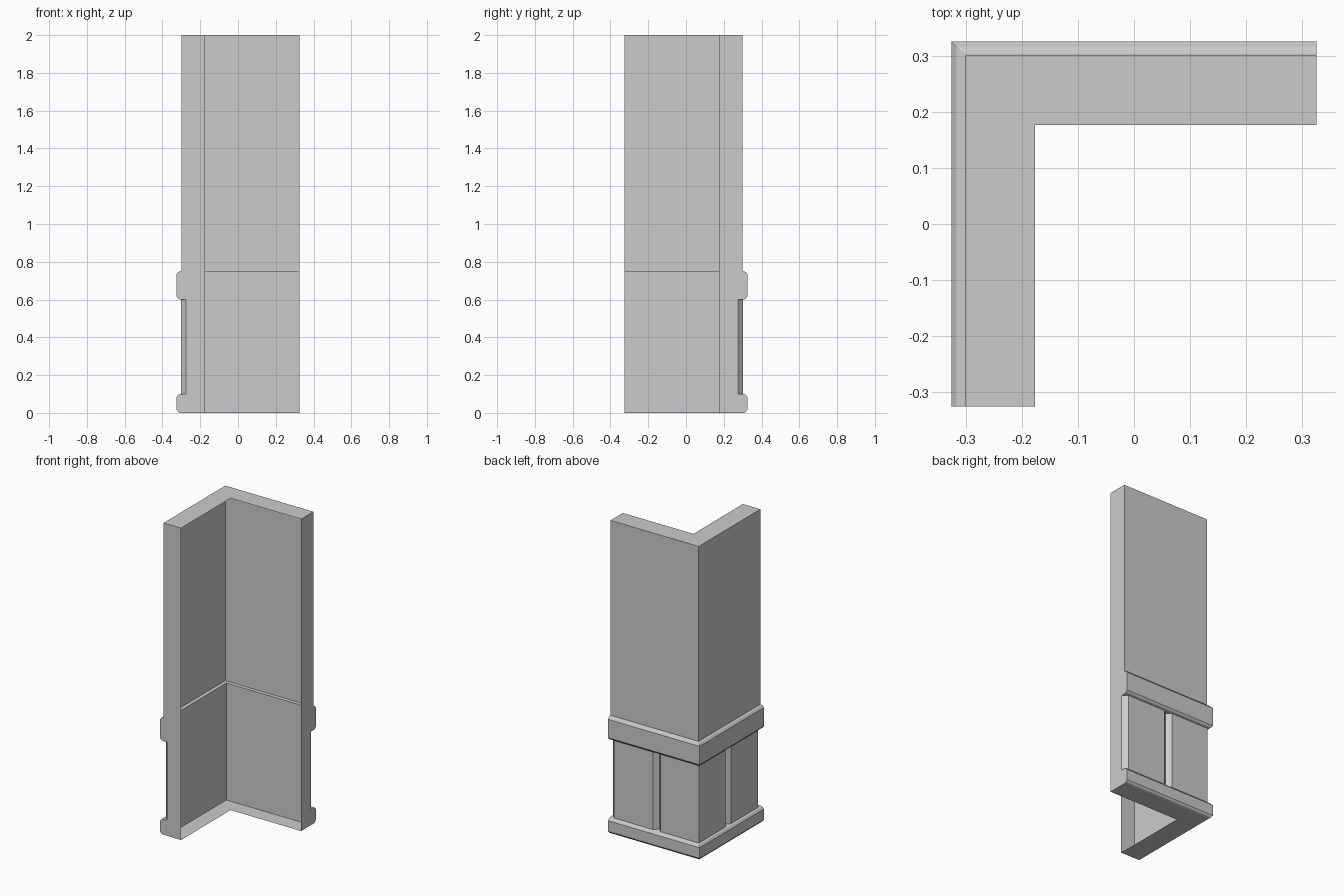
import bpy
import bmesh
from mathutils import Vector

cube = bpy.data.objects.get("Cube")
if cube:
    bpy.data.objects.remove(cube, do_unlink=True)

END = 0.325      # free end of each arm, and outermost trim depth
INNER = 0.176    # open inner side of the corner
RECESS = 0.276   # plane behind the panels
WALL = 0.30      # outer plane of the upper wall
PANEL = 0.303    # raised face of the panels
RAIL = 0.75      # top of the chair rail
OUTWARD = Vector((-1, 1, 0))

plaster = bpy.data.materials.new("plain_grey")
plaster.use_nodes = True
grey = (0.6, 0.6, 0.6, 1)
plaster.diffuse_color = grey
plaster.node_tree.nodes["Principled BSDF"].inputs["Base Color"].default_value = grey


def finish(bm, name):
    """Point the normals outward and make the object."""
    bmesh.ops.remove_doubles(bm, verts=bm.verts, dist=0.0001)
    bmesh.ops.recalc_face_normals(bm, faces=bm.faces)
    facing = sum((f.normal * f.calc_area() for f in bm.faces), Vector())
    if facing.dot(OUTWARD) < 0:
        bmesh.ops.reverse_faces(bm, faces=bm.faces)
    mesh = bpy.data.meshes.new(name)
    bm.to_mesh(mesh)
    bm.free()
    mesh.materials.append(plaster)
    obj = bpy.data.objects.new(name, mesh)
    bpy.context.collection.objects.link(obj)
    return obj


def strip(bm, a, b):
    """Join two rows of vertices with quads."""
    for i in range(len(a) - 1):
        bm.faces.new((a[i], a[i + 1], b[i + 1], b[i]))


def sweep(name, profile, cap_extra=()):
    """Run a (depth, height) profile round the mitred corner and cap both ends."""
    bm = bmesh.new()
    stations = (lambda d: (END, d), lambda d: (-d, d), lambda d: (-d, -END))
    rows = [[bm.verts.new((*at(d), z)) for d, z in profile] for at in stations]
    strip(bm, rows[0], rows[1])
    strip(bm, rows[1], rows[2])
    for at, row in ((stations[0], rows[0]), (stations[2], rows[2])):
        extra = [bm.verts.new((*at(d), z)) for d, z in cap_extra]
        bm.faces.new(row + extra)
    return finish(bm, name)


def rounded_trim(name, bottom, top):
    """Moulding with softened outer corners, open against the wall."""
    half = [(RECESS, 0), (0.304, 0), (0.316, 0.004), (END, 0.016)]
    lower = [(d, bottom + z) for d, z in half]
    upper = [(d, top - z) for d, z in reversed(half)]
    return sweep(name, lower + upper)


# Walls, open on the inner side of the corner
sweep("lower_wall", [(INNER, 0), (RECESS, 0), (RECESS, RAIL)], [(INNER, RAIL)])
sweep("upper_wall", [(WALL, RAIL), (WALL, 2), (INNER, 2)], [(INNER, RAIL)])

# Mouldings above and below the panels
rounded_trim("baseboard", 0, 0.1)
rounded_trim("chair_rail", 0.6, RAIL)

# Two bevelled panels per side, with a groove between them
slope, groove = 0.028, -0.005
side = [(END, RECESS), (END - slope, PANEL), (groove + slope, PANEL),
        (groove, RECESS), (groove - slope, PANEL)]
plan = side + [(-PANEL, PANEL)] + [(-y, -x) for x, y in reversed(side)]
bm = bmesh.new()
strip(bm, *[[bm.verts.new((x, y, z)) for x, y in plan] for z in (0.1, 0.6)])
finish(bm, "wainscot_panels")
